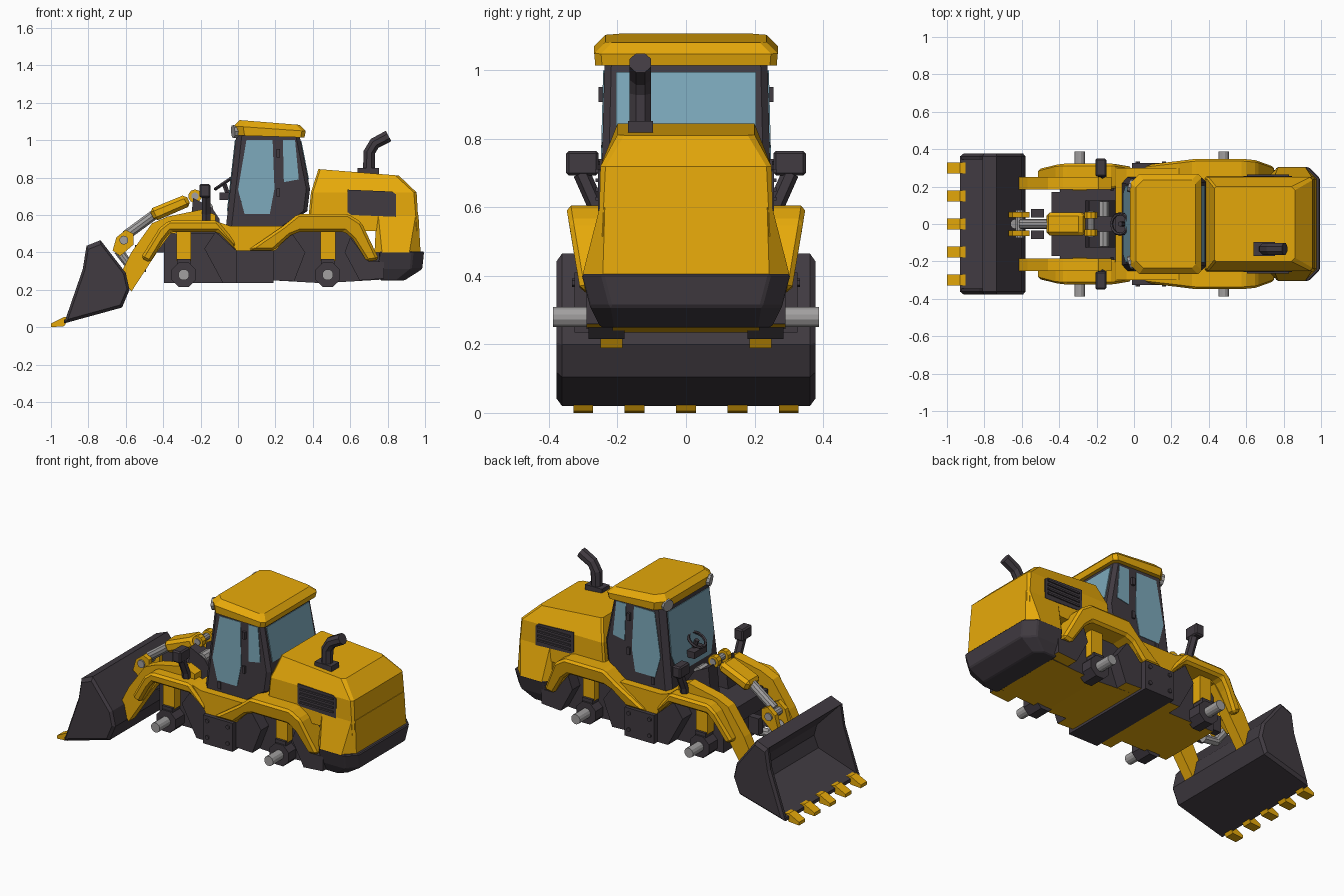
import bpy, bmesh, math
from mathutils import Vector

if "Cube" in bpy.data.objects:
    bpy.data.objects.remove(bpy.data.objects["Cube"])


def material(name, rgb):
    m = bpy.data.materials.new(name)
    m.use_nodes = True
    m.diffuse_color = (*rgb, 1)
    m.node_tree.nodes["Principled BSDF"].inputs["Base Color"].default_value = (*rgb, 1)
    return m


YELLOW = material("yellow paint", (0.8, 0.4, 0.003))
DARK = material("dark grey", (0.052, 0.043, 0.053))
GLASS = material("blue glass", (0.2, 0.39, 0.49))
STEEL = material("light steel", (0.36, 0.35, 0.35))


def loft(name, loops, mat, mirror=False, bevel=0, under=None):
    """Skin closed loops of equal length; caps both ends."""
    bm = bmesh.new()
    rings = [[bm.verts.new(p) for p in loop] for loop in loops]
    n = len(rings[0])
    for a, b in zip(rings, rings[1:]):
        for i in range(n):
            j = (i + 1) % n
            bm.faces.new((a[i], a[j], b[j], b[i]))
    bm.faces.new(rings[0][::-1])
    bm.faces.new(rings[-1])
    bmesh.ops.recalc_face_normals(bm, faces=bm.faces[:])
    mesh = bpy.data.meshes.new(name)
    mesh.materials.append(mat)
    if under:
        mesh.materials.append(under)
        bm.normal_update()
        for f in bm.faces:
            f.material_index = int(f.normal.z < -0.9)
    bm.to_mesh(mesh)
    bm.free()
    ob = bpy.data.objects.new(name, mesh)
    bpy.context.collection.objects.link(ob)
    if bevel:
        mod = ob.modifiers.new("chamfer", "BEVEL")
        mod.width, mod.segments = bevel, 1
    if mirror:
        ob.modifiers.new("mirror", "MIRROR").use_axis = (False, True, False)
    return ob


def prism(name, profile, y0, y1, mat, **kw):
    """Side profile (x, z) extruded across the width."""
    return loft(name, [[(x, y, z) for x, z in profile] for y in (y0, y1)], mat, **kw)


def box(name, x, y, z, mat, **kw):
    return prism(name, [(x[0], z[0]), (x[1], z[0]), (x[1], z[1]), (x[0], z[1])], *y, mat, **kw)


def rod(name, path, r, mat, sides=10, **kw):
    """Tube through the points of a path."""
    pts = [Vector(p) for p in path]
    loops = []
    for i, p in enumerate(pts):
        d = (pts[min(i + 1, len(pts) - 1)] - pts[max(i - 1, 0)]).normalized()
        side = d.cross(Vector((0, 1, 0)) if abs(d.y) < 0.9 else Vector((0, 0, 1))).normalized()
        up = d.cross(side)
        angles = [math.tau * (k + 0.5) / sides for k in range(sides)]
        loops.append([p + r * (math.cos(a) * side + math.sin(a) * up) for a in angles])
    return loft(name, loops, mat, **kw)


def plan(x0, x1, w, z, front=0.01, rear=0.01, slope=0):
    """Plan outline with cut corners; slope tilts it along x."""
    pts = [(x0, front - w), (x0 + front, -w), (x1 - rear, -w), (x1, rear - w),
           (x1, w - rear), (x1 - rear, w), (x0 + front, w), (x0, w - front)]
    return [(x, y, z + slope * (x - x0)) for x, y in pts]


def panel(name, pts, mat, mirror=False):
    """Thin plate lying on a surface."""
    mesh = bpy.data.meshes.new(name)
    mesh.from_pydata(pts, [], [range(len(pts))])
    mesh.materials.append(mat)
    ob = bpy.data.objects.new(name, mesh)
    bpy.context.collection.objects.link(ob)
    mod = ob.modifiers.new("thickness", "SOLIDIFY")
    mod.thickness, mod.offset = 0.005, 0
    if mirror:
        ob.modifiers.new("mirror", "MIRROR").use_axis = (False, True, False)


def fender(name, profile, width, top):
    """Arch whose outer face leans in towards its lower ends."""
    loft(name, [[(x, 0.19, z) for x, z in profile],
                [(x, width - max(0, top - z) * 0.17, z) for x, z in profile]],
         YELLOW, mirror=True, bevel=0.014)


# Bucket: curved shell, end plates, teeth
back = [(-0.93, 0.02), (-0.62, 0.105), (-0.58, 0.2), (-0.6, 0.29), (-0.735, 0.465)]
prism("bucket_shell", back + [(-0.81, 0.435), (-0.65, 0.27), (-0.63, 0.2), (-0.66, 0.13), (-0.93, 0.04)],
      -0.36, 0.36, DARK)
end = back + [(-0.81, 0.435), (-0.83, 0.31)]
loft("bucket_ends", [[(x, 0.345, z) for x, z in end],
                     [(x, 0.362, z) for x, z in end],
                     [(-0.72 + (x + 0.72) * 0.9, 0.378, 0.24 + (z - 0.24) * 0.9) for x, z in end]],
     DARK, mirror=True)
for i in range(5):
    y = 0.15 * (i - 2)
    prism("bucket_tooth", [(-1, 0), (-0.93, 0.005), (-0.9, 0.05), (-0.93, 0.055), (-1, 0.02)],
          y - 0.029, y + 0.029, YELLOW)

# Lift arms and tilt linkage
prism("lift_arms", [(-0.63, 0.28), (-0.57, 0.19), (-0.42, 0.42), (-0.36, 0.5), (-0.12, 0.52), (-0.12, 0.6),
                    (-0.19, 0.63), (-0.38, 0.59), (-0.46, 0.555), (-0.57, 0.4)],
      0.185, 0.25, YELLOW, mirror=True)
prism("tilt_lever", [(-0.67, 0.41), (-0.63, 0.38), (-0.56, 0.44), (-0.56, 0.5), (-0.6, 0.52), (-0.65, 0.48)],
      0.035, 0.065, YELLOW, mirror=True)
rod("lever_pin", [(-0.61, -0.075, 0.465), (-0.61, 0.075, 0.465)], 0.024, STEEL)
rod("tilt_link", [(-0.64, 0, 0.41), (-0.58, 0, 0.33), (-0.49, 0, 0.32)], 0.026, STEEL)
box("link_bracket", (-0.55, -0.48), (0.035, 0.08), (0.34, 0.44), DARK, mirror=True)
prism("tilt_cylinder", [(-0.475, 0.63), (-0.28, 0.71), (-0.25, 0.65), (-0.445, 0.565)],
      -0.062, 0.062, YELLOW, bevel=0.018)
rod("tilt_piston", [(-0.6, 0, 0.49), (-0.45, 0, 0.6)], 0.028, STEEL)
rod("cylinder_lugs", [(-0.23, 0.03, 0.7), (-0.23, 0.065, 0.7)], 0.036, YELLOW, mirror=True)
rod("cylinder_pin", [(-0.23, -0.07, 0.7), (-0.23, 0.07, 0.7)], 0.02, STEEL)
prism("cylinder_tower", [(-0.26, 0.48), (-0.1, 0.48), (-0.1, 0.58), (-0.14, 0.64), (-0.24, 0.69)],
      0.04, 0.125, DARK, mirror=True)
rod("tower_pins", [(-0.165, 0.04, 0.635), (-0.165, 0.12, 0.635)], 0.033, STEEL, mirror=True)

# Chassis
box("front_chassis", (-0.395, -0.01), (-0.2, 0.2), (0.235, 0.5), DARK, under=YELLOW)
box("front_crossmember", (-0.44, -0.39), (-0.17, 0.17), (0.4, 0.5), DARK)
prism("rear_chassis", [(0.19, 0.25), (0.45, 0.235), (0.78, 0.255), (0.78, 0.4), (0.69, 0.4), (0.6, 0.52), (0.19, 0.52)],
      -0.215, 0.215, DARK, under=YELLOW)
box("centre_block", (-0.01, 0.19), (-0.325, 0.325), (0.235, 0.41), DARK)
for x in (0.02, 0.16):
    for z in (0.28, 0.38):
        rod("centre_bolts", [(x, 0.32, z), (x, 0.333, z)], 0.013, DARK, sides=6, mirror=True)
for prof in ([(-0.12, 0.51), (-0.01, 0.41), (-0.01, 0.235), (-0.08, 0.235), (-0.18, 0.42)],
             [(0.19, 0.41), (0.29, 0.5), (0.36, 0.4), (0.3, 0.245), (0.19, 0.25)],
             [(0.6, 0.48), (0.7, 0.35), (0.78, 0.35), (0.78, 0.26), (0.65, 0.25), (0.57, 0.4)]):
    prism("wheel_well", prof, 0.18, 0.29, DARK, mirror=True, under=YELLOW)

# Axles and hubs
for x in (-0.29, 0.48):
    rod("axle", [(x, -0.388, 0.28), (x, 0.388, 0.28)], 0.03, STEEL, sides=12)
    rod("hub", [(x, 0.18, 0.28), (x, 0.285, 0.28)], 0.07, DARK, sides=8, mirror=True)
    box("hub_stub", (x - 0.035, x + 0.035), (0.19, 0.275), (0.3, 0.365), DARK, mirror=True)
    box("hub_strut", (x - 0.04, x + 0.04), (0.18, 0.26), (0.355, 0.53), YELLOW, mirror=True)

# Fenders and recessed sill
fender("front_fenders", [(-0.52, 0.37), (-0.42, 0.53), (-0.37, 0.57), (-0.11, 0.57), (-0.01, 0.45),
                         (-0.01, 0.41), (-0.11, 0.51), (-0.36, 0.51), (-0.4, 0.46), (-0.47, 0.345)],
       0.324, 0.54)
fender("rear_fenders", [(0.05, 0.41), (0.24, 0.54), (0.32, 0.605), (0.59, 0.605), (0.66, 0.56), (0.755, 0.36),
                        (0.69, 0.35), (0.615, 0.47), (0.57, 0.51), (0.33, 0.51), (0.28, 0.49), (0.19, 0.41)],
       0.35, 0.6)
prism("cab_sill", [(-0.1, 0.56), (-0.01, 0.41), (0.2, 0.41), (0.3, 0.52), (0.3, 0.54), (-0.04, 0.54)],
      -0.3, 0.3, YELLOW)

# Engine hood with flared tail, counterweight, exhaust
loft("engine_hood", [plan(0.37, 0.967, 0.255, 0.515, rear=0.01), plan(0.39, 0.955, 0.25, 0.72, rear=0.015),
                     plan(0.43, 0.86, 0.2, 0.845, rear=0.02, slope=-0.08)], YELLOW)
loft("hood_tail", [plan(0.73, 0.976, 0.303, 0.4, front=0.04, rear=0.06),
                   plan(0.74, 0.965, 0.252, 0.6, rear=0.015)], YELLOW)
loft("counterweight", [plan(0.76, 0.89, 0.25, 0.25, rear=0.04), plan(0.75, 0.985, 0.28, 0.31, rear=0.06),
                       plan(0.755, 0.995, 0.305, 0.405, rear=0.06)], DARK, bevel=0.006)
box("exhaust_base", (0.64, 0.755), (-0.17, -0.097), (0.8, 0.852), DARK)
rod("exhaust_pipe", [(0.7, -0.133, 0.84), (0.702, -0.133, 0.935), (0.73, -0.133, 0.982), (0.805, -0.133, 1.022)],
    0.034, DARK, sides=8)

# Side grilles with slats
panel("grille", [(x, 0.254, z) for x, z in
                 ((0.585, 0.615), (0.605, 0.6), (0.845, 0.59), (0.845, 0.71), (0.825, 0.725), (0.585, 0.735))],
      DARK, mirror=True)
for i in range(4):
    z = 0.62 + 0.027 * i
    box("grille_slat", (0.605, 0.83), (0.25, 0.264), (z, z + 0.011), DARK, mirror=True)


# Cab shell
def cab_y(z):
    return 0.25 - 0.025 * (z - 0.54)


def front_x(z):
    return -0.055 + 0.1125 * (z - 0.62)


loft("cab_shell", [plan(front_x(z), x1, cab_y(z), z, front=0.03, rear=0.02)
                   for z, x1 in ((0.53, 0.24), (0.62, 0.37), (0.74, 0.385), (1.03, 0.328))], DARK)
for name, pts in (("door_glass", [(0.045, 1), (0.185, 1), (0.195, 0.74), (0.17, 0.605), (0.035, 0.605), (0, 0.735)]),
                  ("rear_side_glass", [(0.24, 1), (0.305, 1), (0.325, 0.79), (0.245, 0.775)])):
    panel(name, [(x, cab_y(z) + 0.001, z) for x, z in pts], GLASS, mirror=True)
panel("windshield", [(front_x(z) - 0.002, y, z) for y, z in
                     ((-0.2, 1), (0.2, 1), (0.205, 0.74), (0.16, 0.62), (-0.16, 0.62), (-0.205, 0.74))], GLASS)
panel("rear_window", [(0.387 - 0.1966 * (z - 0.74), y, z) for y, z in
                      ((-0.205, 0.995), (0.205, 0.995), (0.205, 0.79), (-0.205, 0.79))], GLASS)
for x, z in ((0.215, 0.72), (0.215, 0.93), (0.05, 0.58)):
    box("door_fittings", (x - 0.01, x + 0.01), (0.235, 0.256), (z - 0.022, z + 0.022), DARK, mirror=True)

# Roof and roof lamps
loft("cab_roof", [plan(-0.015, 0.355, 0.265, 1.025, front=0.05, rear=0.02, slope=-0.03),
                  plan(-0.022, 0.362, 0.268, 1.075, front=0.05, rear=0.02, slope=-0.07),
                  plan(0.01, 0.33, 0.235, 1.107, front=0.04, rear=0.02, slope=-0.08)], YELLOW)
rod("roof_lamps", [(0.03, 0.19, 1.05), (-0.027, 0.208, 1.045)], 0.036, STEEL, mirror=True)

# Steering wheel and console
box("console", (-0.1, -0.04), (-0.06, 0.06), (0.68, 0.72), DARK)
bpy.ops.mesh.primitive_torus_add(location=(-0.075, 0, 0.77), rotation=(0, -0.6, 0), major_radius=0.055,
                                 minor_radius=0.009, major_segments=12, minor_segments=5)
wheel = bpy.context.object
wheel.name = "steering_wheel"
wheel.data.materials.append(DARK)
rod("steering_column", [(-0.05, 0, 0.7), (-0.075, 0, 0.77)], 0.014, DARK, sides=6)

# Work lamps on stalks
box("work_lamps", (-0.207, -0.147), (0.255, 0.35), (0.693, 0.765), DARK, mirror=True, bevel=0.008)
rod("lamp_stalks", [(-0.17, 0.255, 0.56), (-0.17, 0.265, 0.61), (-0.17, 0.305, 0.7)], 0.025, DARK, sides=6, mirror=True)
